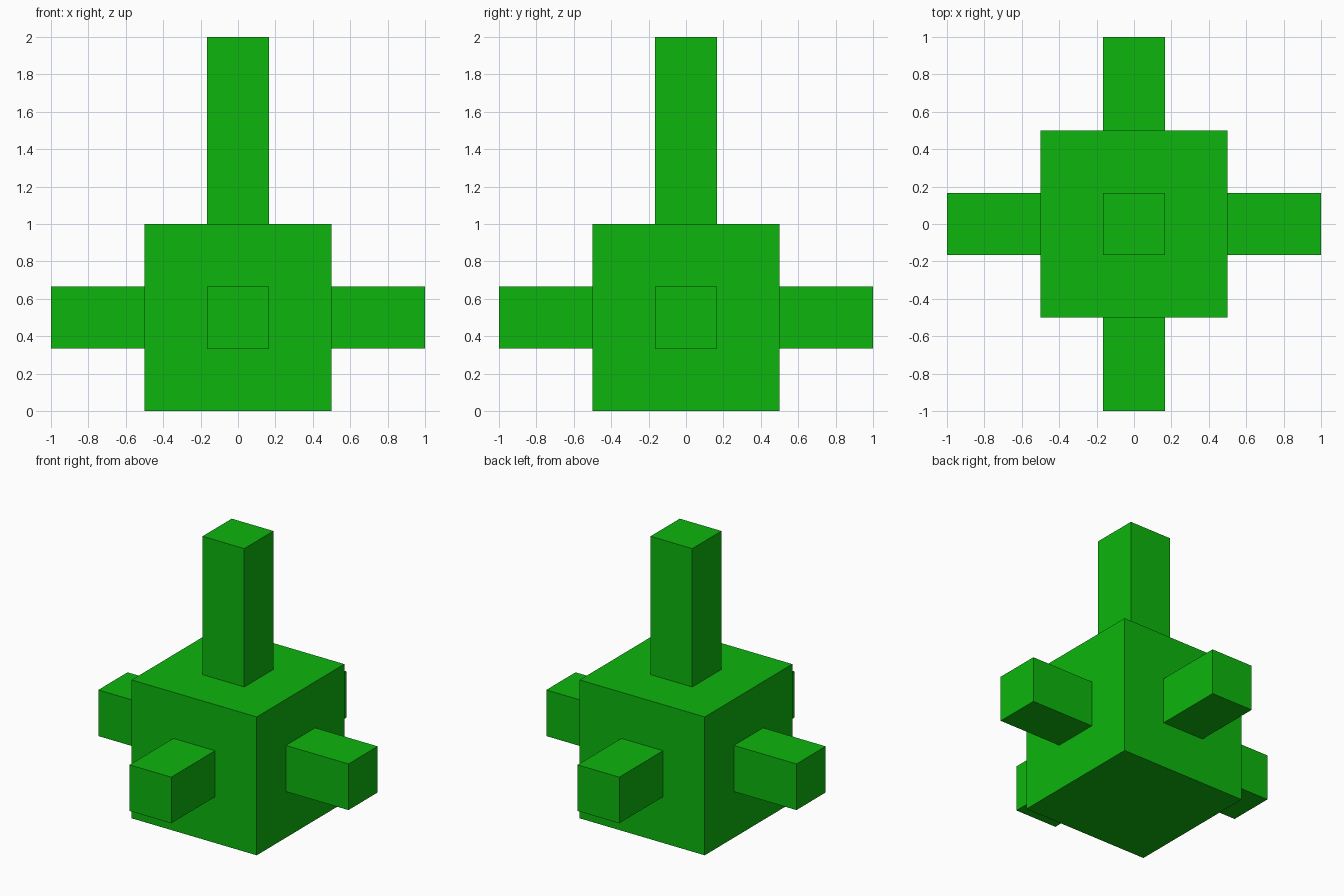
import bpy, bmesh
from mathutils import Vector

if "Cube" in bpy.data.objects:
    bpy.data.objects.remove(bpy.data.objects["Cube"])

green = bpy.data.materials.new("green")
green.diffuse_color = (0.004, 0.46, 0.004, 1)
green.use_nodes = True
green.node_tree.nodes["Principled BSDF"].inputs["Base Color"].default_value = green.diffuse_color

bm = bmesh.new()

# Unit cube body standing on the ground
bmesh.ops.create_cube(bm, size=1)
bmesh.ops.translate(bm, verts=bm.verts, vec=(0, 0, 0.5))

# Square arms on the sides and a longer post on top, grown from inset faces
for face in [f for f in bm.faces if f.normal.z > -0.5]:
    normal = Vector(face.normal)
    length = 1.0 if normal.z > 0.5 else 0.5
    bmesh.ops.inset_individual(bm, faces=[face], thickness=1 / 3, use_even_offset=True)
    result = bmesh.ops.extrude_discrete_faces(bm, faces=[face])
    bmesh.ops.translate(bm, verts=result["faces"][0].verts, vec=normal * length)

bmesh.ops.recalc_face_normals(bm, faces=bm.faces)
mesh = bpy.data.meshes.new("cube_with_arms")
bm.to_mesh(mesh)
bm.free()
mesh.materials.append(green)
body = bpy.data.objects.new("cube_with_arms", mesh)
bpy.context.collection.objects.link(body)
